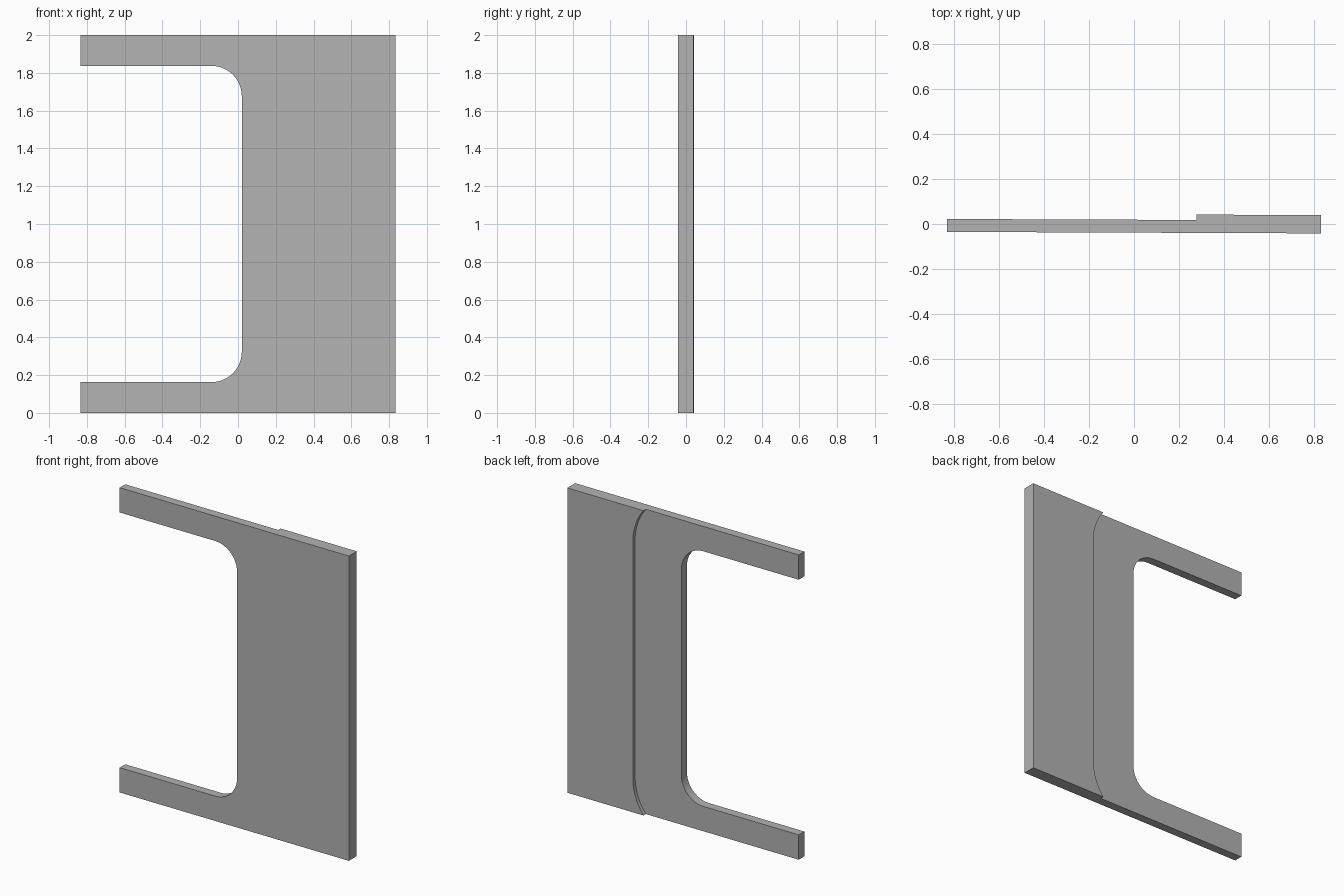
import bpy, bmesh, math

# Remove the default cube
cube = bpy.data.objects.get("Cube")
if cube:
    bpy.data.objects.remove(cube, do_unlink=True)

HALF_W, HEIGHT = 0.834, 2.0
FRONT, THIN_BACK, THICK_BACK = -0.0385, 0.019, 0.043
TILT = -0.004


def arc(cx, cz, radius, start, end, steps=12):
    """Points (x, z) along an arc, angles in degrees."""
    angles = [math.radians(start + (end - start) * i / steps) for i in range(steps + 1)]
    return [(cx + radius * math.cos(a), cz + radius * math.sin(a)) for a in angles]


def mirrored(points):
    """Upper half of a path followed by its reflection in the lower half."""
    return points + [(x, HEIGHT - z) for x, z in reversed(points)]


def push_back(bm, faces, depth):
    new = bmesh.ops.extrude_face_region(bm, geom=faces)["geom"]
    for v in new:
        if isinstance(v, bmesh.types.BMVert):
            v.co.y = depth
    return [f for f in new if isinstance(f, bmesh.types.BMFace)]


# Paths: step between the thick and thin parts, and the opening with rounded corners
step_radius = 0.36
step_angle = math.degrees(math.acos(1 - 0.078 / step_radius))
step_top = HEIGHT - step_radius * math.sin(math.radians(step_angle))
step = mirrored(arc(0.357 - step_radius, step_top, step_radius, step_angle, 0))
step = [(x, min(max(z, 0), HEIGHT)) for x, z in step]
opening = mirrored([(-HALF_W, 1.837)] + arc(-0.14, 1.677, 0.16, 90, 0))

# Plate: two regions sharing the step line
bm = bmesh.new()
step_verts = [bm.verts.new((x, FRONT, z)) for x, z in step]
right_verts = [bm.verts.new((HALF_W, FRONT, z)) for z in (0, HEIGHT)]
left = [(-HALF_W, 0)] + list(reversed(opening)) + [(-HALF_W, HEIGHT)]
left_verts = [bm.verts.new((x, FRONT, z)) for x, z in left]
thick = bm.faces.new(step_verts + right_verts)
thin = bm.faces.new(list(reversed(step_verts)) + list(reversed(left_verts)))

# Extrude the whole plate, then raise the thick region further
backs = push_back(bm, [thick, thin], THIN_BACK)
raised = [f for f in backs if f.calc_center_median().x > 0.2
          and all(abs(v.co.y - THIN_BACK) < 1e-5 for v in f.verts)
          and any(v.co.x > HALF_W - 0.01 for v in f.verts)]
push_back(bm, raised, THICK_BACK)
bmesh.ops.recalc_face_normals(bm, faces=bm.faces[:])
bmesh.ops.dissolve_limit(bm, angle_limit=math.radians(0.2),
                         verts=bm.verts[:], edges=bm.edges[:])

# Slight lean of the plate across its width
for v in bm.verts:
    v.co.y += TILT * v.co.x

mesh = bpy.data.meshes.new("stepped_bracket_plate")
bm.to_mesh(mesh)
bm.free()
plate = bpy.data.objects.new("stepped_bracket_plate", mesh)
bpy.context.collection.objects.link(plate)

# Colour
grey = bpy.data.materials.new("plain_grey")
grey.use_nodes = True
colour = (0.45, 0.45, 0.45, 1)
grey.diffuse_color = colour
grey.node_tree.nodes["Principled BSDF"].inputs["Base Color"].default_value = colour
mesh.materials.append(grey)

# Smooth rounded corners, keep sharp edges
bpy.ops.object.select_all(action="DESELECT")
plate.select_set(True)
bpy.context.view_layer.objects.active = plate
bpy.ops.object.shade_smooth_by_angle(angle=math.radians(30))
